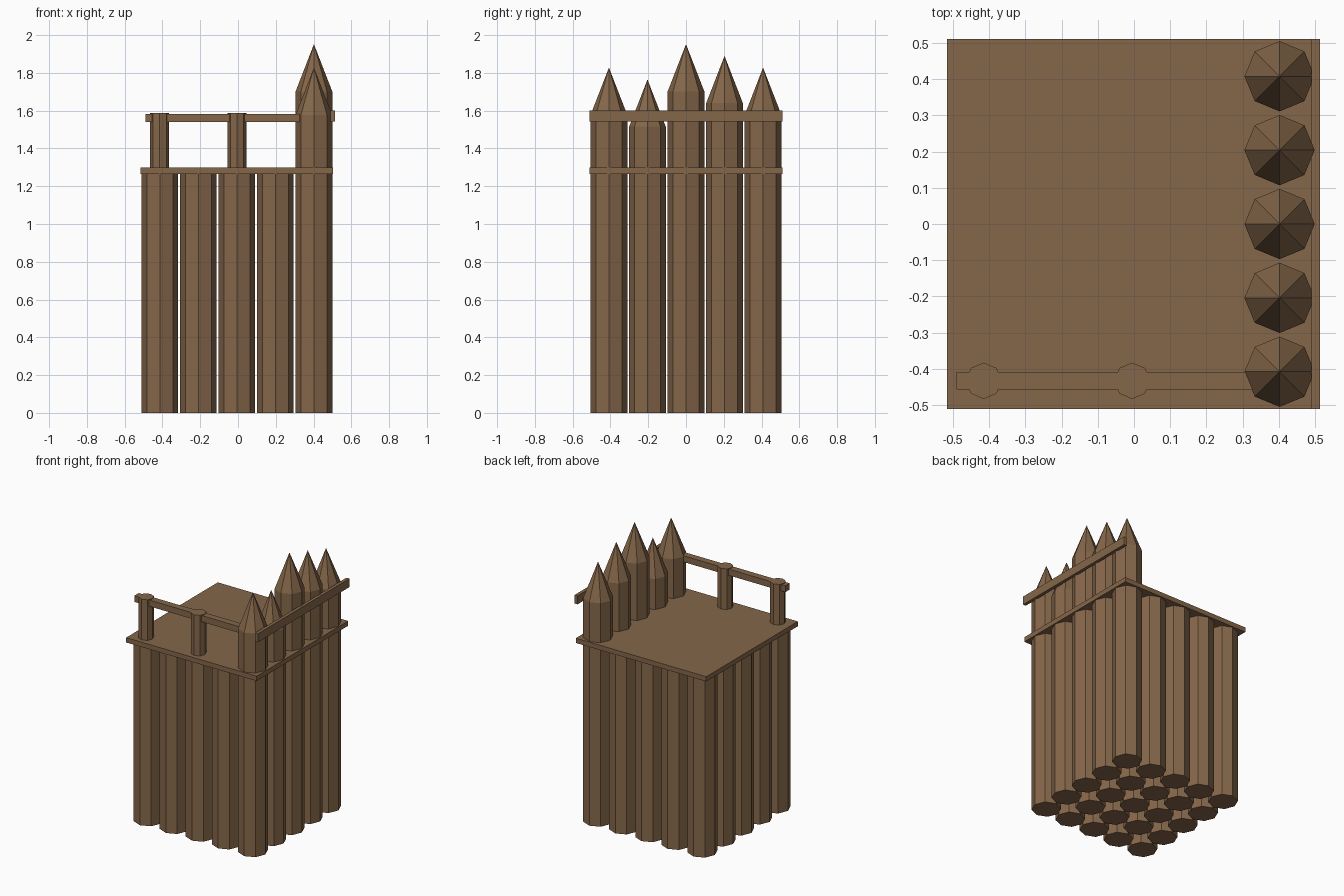
import bpy, bmesh, math

if "Cube" in bpy.data.objects:
    bpy.data.objects.remove(bpy.data.objects["Cube"])

wood = bpy.data.materials.new("brown_wood")
wood.diffuse_color = (0.235, 0.135, 0.068, 1)
wood.use_nodes = True
wood.node_tree.nodes["Principled BSDF"].inputs["Base Color"].default_value = wood.diffuse_color


def finish(name, bm):
    bmesh.ops.recalc_face_normals(bm, faces=bm.faces)
    mesh = bpy.data.meshes.new(name)
    bm.to_mesh(mesh)
    bm.free()
    mesh.materials.append(wood)
    obj = bpy.data.objects.new(name, mesh)
    bpy.context.collection.objects.link(obj)


def box(name, lo, hi):
    bm = bmesh.new()
    bmesh.ops.create_cube(bm, size=1)
    for v in bm.verts:
        v.co = [(a + b) / 2 + c * (b - a) for a, b, c in zip(lo, hi, v.co)]
    finish(name, bm)


def log(name, x, y, r, z0, z1, tip=None):
    """Eight-sided log with a flat top, or a pointed one if tip is given."""
    bm = bmesh.new()
    rings = [[bm.verts.new((x + r * math.cos(i * math.pi / 4),
                            y + r * math.sin(i * math.pi / 4), z))
              for i in range(8)] for z in (z0, z1)]
    low, high = rings
    bm.faces.new(low)
    if tip is None:
        bm.faces.new(high)
    else:
        apex = bm.verts.new((x, y, tip))
    for i in range(8):
        j = (i + 1) % 8
        bm.faces.new((low[i], low[j], high[j], high[i]))
        if tip is not None:
            bm.faces.new((high[i], high[j], apex))
    finish(name, bm)


# Grid of logs; the right-hand column rises into sharpened stakes
SPACING, CENTRE_X, RADIUS = 0.204, -0.006, 0.097
stake_tips = [1.828, 1.765, 1.952, 1.89, 1.828]
for col in range(5):
    for row in range(5):
        x = CENTRE_X + (col - 2) * SPACING
        y = (row - 2) * SPACING
        if col == 4:
            tip = stake_tips[row]
            log(f"stake_{row}", x, y, RADIUS, 0, tip - 0.25, tip)
        else:
            log(f"log_{col}_{row}", x, y, RADIUS, 0, 1.28)

# Deck
box("platform", (-0.516, -0.511, 1.266), (0.503, 0.511, 1.3))

# Front railing
for i, x in enumerate((-0.415, -0.005)):
    log(f"rail_post_{i}", x, -0.433, 0.05, 1.28, 1.587)
box("front_rail", (-0.49, -0.457, 1.539), (0.4, -0.409, 1.583))

# Cross beam outside the stakes
box("stake_rail", (0.49, -0.511, 1.542), (0.513, 0.511, 1.602))
